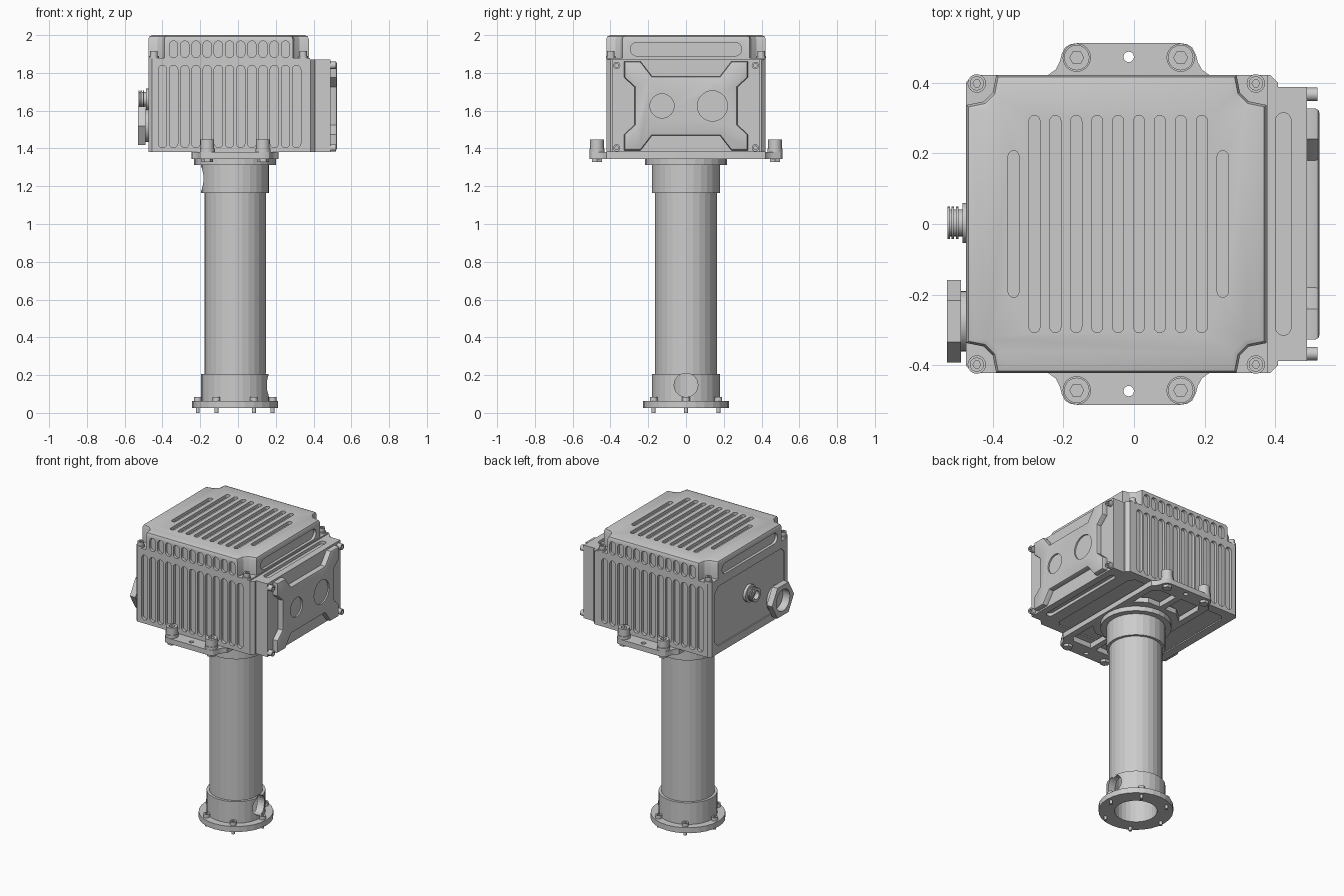
import bpy, bmesh
from math import sin, cos, pi

if "Cube" in bpy.data.objects:
    bpy.data.objects.remove(bpy.data.objects["Cube"])

AX = {'x': lambda u, v, w: (w, u, v),   # polygon in (y, z), extruded along x
      'y': lambda u, v, w: (u, w, v),
      'z': lambda u, v, w: (u, v, w)}


def finish(name, bm):
    bmesh.ops.recalc_face_normals(bm, faces=bm.faces[:])
    me = bpy.data.meshes.new(name)
    bm.to_mesh(me)
    bm.free()
    ob = bpy.data.objects.new(name, me)
    bpy.context.collection.objects.link(ob)
    return ob


def prism(name, polys, lo, hi, axis='z', bevel=0):
    """Extrude one or more polygons; optionally bevel the rim at the hi end."""
    bm = bmesh.new()
    rim = []
    for p in polys:
        a = [bm.verts.new(AX[axis](u, v, lo)) for u, v in p]
        b = [bm.verts.new(AX[axis](u, v, hi)) for u, v in p]
        bm.faces.new(a)
        rim += bm.faces.new(b).edges[:]
        for i in range(len(p)):
            j = (i + 1) % len(p)
            bm.faces.new((a[i], a[j], b[j], b[i]))
    bmesh.ops.recalc_face_normals(bm, faces=bm.faces[:])
    if bevel:
        bmesh.ops.bevel(bm, geom=rim, offset=bevel, segments=2, profile=0.5,
                        affect='EDGES', clamp_overlap=True)
    return finish(name, bm)


def cut(ob, polys, lo, hi, axis='z'):
    c = prism('cutter', polys, lo, hi, axis)
    c.hide_render = True
    m = ob.modifiers.new('cut', 'BOOLEAN')
    m.operation, m.solver, m.object = 'DIFFERENCE', 'EXACT', c
    bpy.context.view_layer.objects.active = ob
    bpy.ops.object.modifier_apply(modifier=m.name)
    bpy.data.objects.remove(c)


def circle(u, v, r, n=24, start=0.0):
    return [(u + r * cos(start + 2 * pi * i / n), v + r * sin(start + 2 * pi * i / n)) for i in range(n)]


def stadium(u, v, w, h):
    """Round-ended slot of total width w and height h (h > w)."""
    r, k = w / 2, h / 2 - w / 2
    up = [(u + r * cos(pi * i / 8), v + k + r * sin(pi * i / 8)) for i in range(9)]
    return up + [(2 * u - a, 2 * v - b) for a, b in up]


def flip(p):
    return [(b, a) for a, b in p]


def four(q, cx=0, cy=0):
    """Mirror a quarter outline (counter-clockwise) into four quadrants."""
    r = q[::-1]
    return ([(cx + a, cy + b) for a, b in q] + [(cx - a, cy + b) for a, b in r] +
            [(cx - a, cy - b) for a, b in q] + [(cx + a, cy - b) for a, b in r])


def bolts(name, pts, r, lo, hi, axis='z', socket=0.012):
    ob = prism(name, [circle(u, v, r, 20) for u, v in pts], lo, hi, axis)
    cut(ob, [circle(u, v, r * 0.55, 6) for u, v in pts], hi - socket, hi + 0.02, axis)
    return ob


def lathe(name, prof, cx, n):
    bm = bmesh.new()
    rings = [[bm.verts.new((cx + x, y, z)) for x, y in circle(0, 0, r, n)] for r, z in prof]
    for k in range(len(rings)):
        a, b = rings[k], rings[(k + 1) % len(rings)]
        for i in range(n):
            j = (i + 1) % n
            bm.faces.new((a[i], a[j], b[j], b[i]))
    return finish(name, bm)


CX = -0.015   # column axis

# Hollow column with base flange, two collars and top flange
column = lathe('column', [(.13, .025), (.228, .025), (.228, .062), (.18, .062), (.18, .207),
                          (.163, .207), (.163, 1.165), (.18, 1.165), (.18, 1.313),
                          (.217, 1.313), (.217, 1.345), (.13, 1.345)], CX, 28)
cut(column, [circle(0, .147, .063)], .08, .3, 'x')
cut(column, [circle(0, 1.24, .063)], -.3, -.1, 'x')
base = [(CX + x, y) for x, y in circle(0, 0, .198, 6)]
bolts('base_bolts', base, .02, .06, .085)
prism('base_bolt_ends', [circle(x, y, .01, 12) for x, y in base], 0, .03)

# Bracket with rounded ears, under-box windows and bolts
quarter = [(.23, .40), (.228, .422), (.207, .437), (.195, .46), (.19, .48), (.18, .5), (.165, .509), (.145, .512)]
bracket = prism('mounting_bracket', [four(quarter, CX)], 1.345, 1.38)
wins = [[(CX + s * a, t * b) for a, b in ((.02, .25), (.11, .25), (.185, .19), (.185, .37), (.155, .405), (.02, .405))]
        for s in (-1, 1) for t in (-1, 1)]
cut(bracket, wins, 1.3, 1.4)
cut(bracket, [circle(CX, s * .473, .015, 12) for s in (-1, 1)], 1.3, 1.4)
ears = [(CX + s * .147, t * .471) for s in (-1, 1) for t in (-1, 1)]
prism('ear_washers', [circle(x, y, .04) for x, y in ears], 1.375, 1.4)
bolts('ear_bolts', ears, .036, 1.398, 1.448, socket=.02)
prism('ear_nuts', [circle(x, y, .03, 6) for x, y in ears], 1.328, 1.35)

# Main housing with cooling slots front and back
Y = .422
body = prism('housing', [[(-.455, -Y), (.38, -Y), (.38, Y), (-.455, Y), (-.475, Y - .02), (-.475, .02 - Y)]],
             1.38, 1.88)
fins = [stadium(-.4 + .0592 * i, 1.622, .044, .436) for i in range(13)]
cut(body, fins, -.6, -Y + .02, 'y')
cut(body, fins, Y - .02, .6, 'y')
cut(body, [four([(.37, .165), (.335, .2)], 0, 1.63)], -.6, -.467, 'x')
cut(body, [four([(.37, .33), (.34, .36)], -.05, 0)], 1.2, 1.388)

# Lid with notched corners, bevelled rim and slots on every face
hx = .425
lid = prism('lid', [four([(hx, Y - .085), (hx - .05, Y - .075), (hx - .075, Y - .05), (hx - .085, Y)], -.05)],
            1.88, 2.0, bevel=.022)
vents = [stadium(-.341 + .0592 * i, 1.925, .044, .088) for i in range(11)]
cut(lid, vents, -.6, -Y + .018, 'y')
cut(lid, vents, Y - .018, .6, 'y')
side = [flip(stadium(1.925, 0, .072, .59))]
cut(lid, side, -.6, -.457, 'x')
cut(lid, side, .357, .6, 'x')
cut(lid, [stadium(-.341 + .0592 * i, 0, .031, .415 if i in (0, 10) else .615) for i in range(11)], 1.98, 2.1)
lid_pts = [(-.05 + s * .395, t * .398) for s in (-1, 1) for t in (-1, 1)]
prism('lid_washers', [circle(x, y, .026) for x, y in lid_pts], 1.875, 1.89)
bolts('lid_bolts', lid_pts, .02, 1.888, 1.915)

# Side compartment on the right
half = [(.38, -Y), (.385, -Y), (.407, -.4), (.407, -.388), (.49, -.388)]
comp = prism('side_compartment', [half + [(x, -y) for x, y in half[::-1]]], 1.38, 1.872)
slot = [stadium(.423, 0, .044, .63)]
cut(comp, slot, 1.852, 2)
cut(comp, slot, 1.2, 1.4)

# Raised cover plate with notched edges, ports and bolts
cover = prism('side_cover', [four([(.272, .1), (.327, .15), (.327, .235), (.24, .235), (.18, .157)], 0, 1.625)],
              .485, .525, 'x', bevel=.012)
cut(cover, [circle(-.127, 1.625, .064, 32), circle(.14, 1.625, .08, 32)], .515, .6, 'x')
bolts('side_cover_bolts', [(s * .367, z) for s in (-1, 1) for z in (1.403, 1.84)], .019, .48, .52, 'x')

# Threaded connector on the left face
cy, cz = .003, 1.66
prism('connector_flange', [circle(cy, cz, .057, 28)], -.486, -.46, 'x')
conn = prism('connector_core', [circle(cy, cz, .038)], -.528, -.48, 'x')
cut(conn, [circle(cy, cz, .028)], -.6, -.5, 'x')
for i in range(3):
    w = -.528 + i * .012
    ring = prism('connector_thread', [circle(cy, cz, .046)], w, w + .007, 'x')
    cut(ring, [circle(cy, cz, .036)], w - .01, w + .02, 'x')

# Hexagonal gland with open bore
gy, gz = -.275, 1.52
gland = prism('gland_collar', [circle(gy, gz, .086, 28)], -.492, -.46, 'x')
nut = prism('gland_nut', [circle(gy, gz, .117, 6)], -.53, -.49, 'x')
for ob in (gland, nut):
    cut(ob, [circle(gy, gz, .072, 28)], -.6, -.478, 'x')

# Smooth the rounded parts, keep facets on the column
for ob in bpy.data.objects:
    ob.select_set(ob.name != 'column')
bpy.ops.object.shade_smooth_by_angle(angle=0.5)
